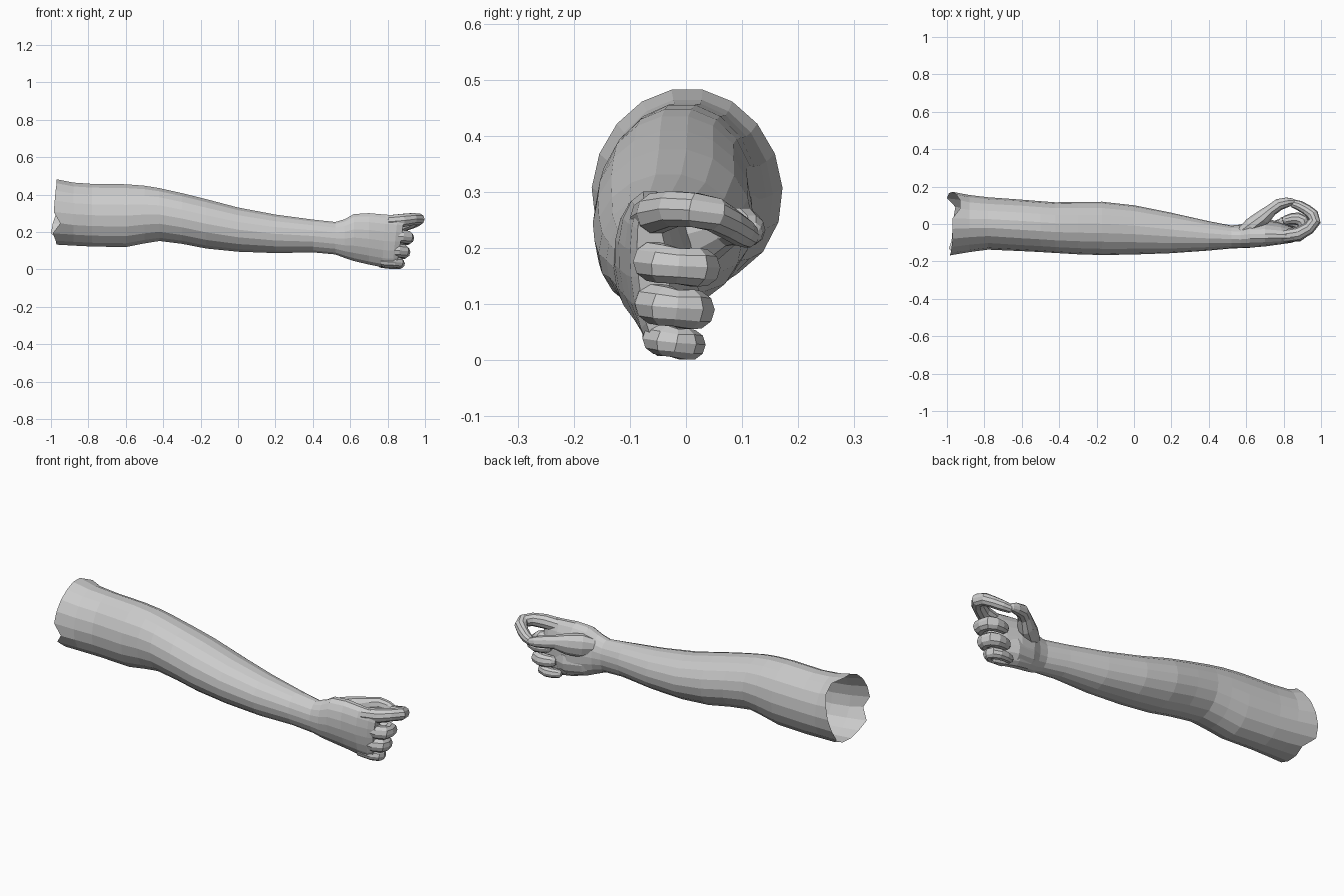
import bpy, math
from mathutils import Vector

SIDES = 18


def loft(name, rings, cap_start=True, cap_end=True):
    n = len(rings[0])
    verts = [tuple(p) for r in rings for p in r]
    faces = []
    for i in range(len(rings) - 1):
        for j in range(n):
            k = (j + 1) % n
            faces.append((i * n + j, i * n + k, (i + 1) * n + k, (i + 1) * n + j))
    if cap_start:
        faces.append(tuple(reversed(range(n))))
    if cap_end:
        faces.append(tuple(range((len(rings) - 1) * n, len(rings) * n)))
    mesh = bpy.data.meshes.new(name)
    mesh.from_pydata(verts, [], faces)
    obj = bpy.data.objects.new(name, mesh)
    bpy.context.collection.objects.link(obj)
    return obj


def section(x, zlo, zhi, ylo, yhi, egg=0.0, lean=0.0, tilt=0.0):
    """Oval ring across x; egg narrows the top, lean shifts the bottom, tilt slants x."""
    ring = []
    for j in range(SIDES):
        a = 2 * math.pi * j / SIDES
        c, s = math.cos(a), math.sin(a)
        y = (ylo + yhi) / 2 + (yhi - ylo) / 2 * c * (1 - egg * s) - lean * s
        z = (zlo + zhi) / 2 + (zhi - zlo) / 2 * s
        ring.append(Vector((x + tilt * s, y, z)))
    return ring


def finger(name, points, widths, heights, sides=10):
    """Jointed tube through points, rounded at the tip."""
    pts = [Vector(p) for p in points]
    d = (pts[-1] - pts[-2]).normalized()
    pts.append(pts[-1] + d * widths[-1] * 0.6)
    widths, heights = widths + [widths[-1] * 0.55], heights + [heights[-1] * 0.55]
    rings = []
    for i, p in enumerate(pts):
        t = (pts[min(i + 1, len(pts) - 1)] - pts[max(i - 1, 0)]).normalized()
        side = Vector((0, 0, 1)).cross(t).normalized()
        up = t.cross(side)
        rings.append([p + side * widths[i] * math.cos(2 * math.pi * j / sides)
                      + up * heights[i] * math.sin(2 * math.pi * j / sides)
                      for j in range(sides)])
    return loft(name, rings)


# Arm and palm: x, z low, z high, y low, y high, egg, lean, tilt
profile = [
    (-0.95, 0.13, 0.485, -0.168, 0.172, 0.06),
    (-0.88, 0.125, 0.467, -0.15, 0.155, 0.05),
    (-0.78, 0.12, 0.46, -0.137, 0.143, 0.04),
    (-0.60, 0.117, 0.458, -0.145, 0.13),
    (-0.50, 0.137, 0.45, -0.15, 0.122),
    (-0.42, 0.15, 0.437, -0.155, 0.116),
    (-0.30, 0.135, 0.41, -0.162, 0.118),
    (-0.17, 0.11, 0.378, -0.166, 0.119),
    (0.00, 0.093, 0.333, -0.163, 0.10),
    (0.20, 0.086, 0.295, -0.156, 0.06),
    (0.40, 0.09, 0.268, -0.142, 0.015),
    (0.52, 0.079, 0.255, -0.131, -0.008),
    (0.57, 0.06, 0.27, -0.129, -0.003, 0, 0.005),
    (0.62, 0.043, 0.298, -0.127, 0.015, 0, 0.01),
    (0.70, 0.024, 0.303, -0.119, 0.02, 0, 0.015),
    (0.78, 0.01, 0.295, -0.107, 0.005, 0, 0.015, 0.01),
    (0.84, 0.006, 0.292, -0.098, -0.015, 0, 0.012, 0.015),
    (0.87, 0.02, 0.28, -0.085, -0.03, 0, 0.012, 0.02),
]
rings = [section(*p) for p in profile]
# Ragged open edge at the shoulder end
edge = [-0.97, -0.95, -0.93, -0.93, -0.97, -0.97, -0.97, -0.975, -0.98,
        -0.985, -0.95, -0.99, -0.975, -0.97, -0.965, -0.955, -1.0, -0.99]
for p, x in zip(rings[0], edge):
    p.x = x
loft("arm_and_palm", rings, cap_start=False)

# Index finger bent round to meet the thumb
finger("index_finger",
       [(0.80, -0.065, 0.255), (0.88, -0.053, 0.262), (0.935, -0.022, 0.27),
        (0.965, 0.015, 0.268), (0.955, 0.05, 0.26), (0.925, 0.075, 0.245),
        (0.885, 0.098, 0.23), (0.85, 0.11, 0.222)],
       [0.035, 0.037, 0.034, 0.034, 0.032, 0.029, 0.027, 0.022],
       [0.036, 0.037, 0.033, 0.032, 0.031, 0.029, 0.027, 0.022])

# Three fingers curled into the fist: x reach, z, radius, y start, y end
for name, x, z, r, y0, y1 in [
        ("middle_finger", 0.945, 0.168, 0.036, -0.095, 0.064),
        ("ring_finger", 0.925, 0.093, 0.037, -0.092, 0.054),
        ("little_finger", 0.895, 0.031, 0.029, -0.078, 0.037)]:
    front, inner = x - r, y1 - r
    finger(name,
           [(x - 0.13, y0 + r, z + 0.012), (front - 0.03, y0 + r, z + 0.008),
            (front - 0.004, y0 + r + 0.018, z + 0.004),
            (front, (y0 + y1) / 2, z), (front - 0.008, inner - 0.012, z - 0.002),
            (front - 0.035, inner, z - 0.003), (x - 0.10, inner, z - 0.002),
            (x - 0.135, inner - 0.008, z)],
           [r, r, r, r * 0.92, r, r * 0.95, r * 0.85, r * 0.7],
           [r, r, r, r * 0.92, r, r * 0.95, r * 0.88, r * 0.75])

# Thumb with its fleshy base
finger("thumb",
       [(0.57, -0.05, 0.21), (0.63, -0.01, 0.215), (0.69, 0.035, 0.225),
        (0.735, 0.075, 0.238), (0.775, 0.104, 0.24), (0.82, 0.116, 0.232),
        (0.85, 0.119, 0.226)],
       [0.03, 0.045, 0.042, 0.032, 0.032, 0.026, 0.018],
       [0.04, 0.062, 0.055, 0.036, 0.033, 0.028, 0.02])

# Heel of the palm below the thumb
finger("palm_heel",
       [(0.56, -0.05, 0.13), (0.63, -0.025, 0.115), (0.72, -0.015, 0.105),
        (0.80, -0.03, 0.10)],
       [0.025, 0.04, 0.042, 0.03], [0.04, 0.06, 0.065, 0.055])
